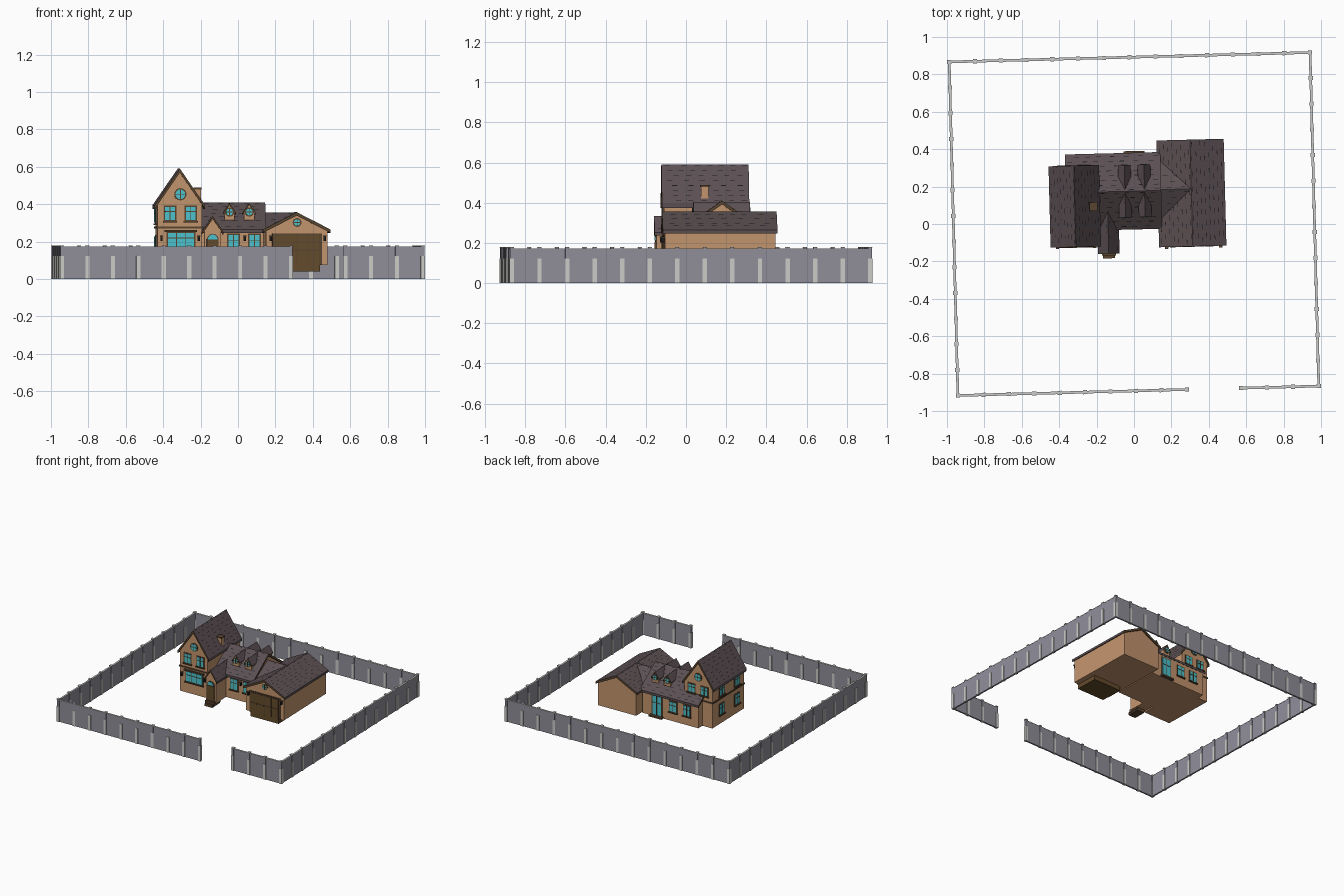
import bpy, bmesh, math, random
from mathutils import Matrix, Vector

if "Cube" in bpy.data.objects:
    bpy.data.objects.remove(bpy.data.objects["Cube"])
random.seed(4)
TURN = Matrix.Rotation(0.026, 4, 'Z')   # whole plot is turned slightly


def material(name, r, g, b):
    m = bpy.data.materials.new(name)
    m.use_nodes = True
    m.diffuse_color = (r, g, b, 1)
    m.node_tree.nodes["Principled BSDF"].inputs["Base Color"].default_value = (r, g, b, 1)
    return m


TAN = material("tan_wall", .55, .30, .155)
ROOF = material("plum_roof", .105, .078, .084)
TRIM = material("brown_trim", .10, .06, .03)
WOOD = material("door_wood", .125, .07, .025)
GLASS = material("cyan_glass", .07, .55, .62)
GREY = material("fence_grey", .28, .27, .32)
PALE = material("pale_stone", .60, .60, .58)
BLACK = material("black_gap", .01, .01, .011)


def finish(name, bm, mats, rule=None):
    bmesh.ops.recalc_face_normals(bm, faces=bm.faces)
    bm.transform(TURN)
    bm.normal_update()
    if rule:
        for f in bm.faces:
            f.material_index = rule(f)
    me = bpy.data.meshes.new(name)
    bm.to_mesh(me)
    bm.free()
    for m in mats:
        me.materials.append(m)
    ob = bpy.data.objects.new(name, me)
    bpy.context.collection.objects.link(ob)
    return ob


def add_box(bm, x0, x1, y0, y1, z0, z1, place=Matrix()):
    size = Matrix.Diagonal((x1 - x0, y1 - y0, z1 - z0, 1))
    mid = Matrix.Translation(((x0 + x1) / 2, (y0 + y1) / 2, (z0 + z1) / 2))
    bmesh.ops.create_cube(bm, size=1, matrix=place @ mid @ size)


def box(name, mat, *dims, place=Matrix()):
    bm = bmesh.new()
    add_box(bm, *dims, place=place)
    return finish(name, bm, [mat])


def prism(name, pts, axis, a, b, mats, rule=None, place=Matrix()):
    """Extrude a (side, height) outline along x or y from a to b."""
    bm = bmesh.new()
    at = (lambda p, d: (d, p[0], p[1])) if axis == 'x' else (lambda p, d: (p[0], d, p[1]))
    ends = [[bm.verts.new(place @ Vector(at(p, d))) for p in pts] for d in (a, b)]
    for ring in ends:
        bm.faces.new(ring)
    for i in range(len(pts)):
        j = (i + 1) % len(pts)
        bm.faces.new((ends[0][i], ends[0][j], ends[1][j], ends[1][i]))
    return finish(name, bm, mats, rule)


def gable_roof(name, axis, c, half, ze, zr, a, b, t=.018, rows=0):
    pts = [(c - half, ze), (c, zr), (c + half, ze),
           (c + half, ze - t), (c, zr - t), (c - half, ze - t)]
    k = 0 if axis == 'x' else 1
    prism(name, pts, axis, a, b, [ROOF, TRIM],
          lambda f: int(abs(f.normal[k]) > .9 or f.normal.z < -.1))
    # broken shingle lines on both slopes
    bm = bmesh.new()
    for side in (-1, 1):
        for r in range(rows):
            s = (r + .6) / rows
            u = a + .01 + random.random() * .06
            while u < b - .03:
                quad = []
                for du, ds in ((0, 0), (.026, 0), (.026, .016), (0, .016)):
                    off, z = c + side * half * (1 - s - ds), ze + (zr - ze) * (s + ds) + .0015
                    quad.append(bm.verts.new((u + du, off, z) if axis == 'x' else (off, u + du, z)))
                bm.faces.new(quad)
                u += .055 + random.random() * .03
    if rows:
        finish(name + "_shingle_gaps", bm, [BLACK])
    else:
        bm.free()


def gable_block(name, axis, c, half, ze, zr, a, b, z0, over=.015, t=.018, rows=0):
    """Walls with a pointed top, plus an overhanging roof."""
    w, top = half - over, ze + (zr - ze) / half * over - t * .6
    pts = [(c - w, z0), (c + w, z0), (c + w, top), (c, zr - t * .6), (c - w, top)]
    prism(name + "_walls", pts, axis, a + over * .7, b - over * .7, [TAN])
    gable_roof(name + "_roof", axis, c, half, ze, zr, a, b, t, rows)


# Facing matrices: local -y points out of the wall
def on_wall(x, y, z, angle=0):
    return Matrix.Translation((x, y, z)) @ Matrix.Rotation(math.radians(angle), 4, 'Z')


def window(name, place, w, h, bars=1, sill=True):
    w, h = w / 2, h / 2
    box(name + "_frame", TRIM, -w - .007, w + .007, -.005, .004, -h - .007, h + .007, place=place)
    box(name + "_pane", GLASS, -w, w, -.007, .003, -h, h, place=place)
    bm = bmesh.new()
    for i in range(bars):
        x = -w + 2 * w * (i + 1) / (bars + 1)
        add_box(bm, x - .002, x + .002, -.009, 0, -h, h, place)
    add_box(bm, -w, w, -.009, 0, h * .3 - .002, h * .3 + .002, place)
    if sill:
        add_box(bm, -w - .012, w + .012, -.013, 0, -h - .013, -h - .005, place)
    finish(name + "_bars", bm, [TRIM])


def round_window(name, place, r):
    for part, mat, rad, out in (("frame", TRIM, r + .007, -.005), ("pane", GLASS, r, -.007)):
        pts = [(rad * math.cos(i * math.pi / 8), rad * math.sin(i * math.pi / 8)) for i in range(16)]
        prism(name + "_" + part, pts, 'y', out, .004, [mat], place=place)
    bm = bmesh.new()
    add_box(bm, -.002, .002, -.009, 0, -r, r, place)
    add_box(bm, -r, r, -.009, 0, -.002, .002, place)
    finish(name + "_bars", bm, [TRIM])


FLOOR = .075
# Main volumes
gable_block("tower", 'y', -.314, .135, .395, .59, -.115, .32, FLOOR, t=.022, rows=8)
gable_block("wing", 'x', .176, .205, .265, .41, -.36, .15, FLOOR, over=.018, rows=8)
gable_block("garage", 'y', .311, .18, .265, .357, -.128, .443, FLOOR, rows=8)
gable_roof("link_roof", 'x', .18, .16, .27, .356, .14, .311, rows=5)
gable_block("porch", 'y', -.139, .058, .252, .335, -.155, .07, FLOOR, t=.015, rows=3)

# Dormers on both slopes
for x in (-.044, .061):
    for side, angle in ((-1, 0), (1, 180)):
        a, b = sorted((.176 + side * .14, .176 + side * .01))
        gable_block("dormer", 'y', x, .034, .355, .404, a, b, .30, over=.007, t=.01)
        round_window("dormer_window", on_wall(x, .176 + side * .135, .358, angle), .018)

# Tower trim and chimney
box("tower_belt", TRIM, -.44, -.188, -.11, .315, .270, .280)
box("chimney", TAN, -.232, -.197, .08, .118, .38, .478)
box("chimney_cap", TRIM, -.236, -.193, .076, .122, .478, .488)

# Tower windows
front, back, side_x = -.104, .309, -.434
window("picture_window", on_wall(-.308, front, .208), .14, .075, bars=2)
box("picture_window_hood", TRIM, -.395, -.222, front - .015, front, .252, .262)
for x in (-.366, -.256):
    window("upper_front_window", on_wall(x, front, .35), .052, .07)
    window("upper_back_window", on_wall(x, back, .355, 180), .052, .06)
round_window("front_gable_window", on_wall(-.311, front, .453), .026)
round_window("back_gable_window", on_wall(-.311, back, .453, 180), .026)
for y in (-.01, .19):
    for z in (.19, .34):
        window("side_window", on_wall(side_x, y, z, -90), .055, .075)

# Wing windows and glazed back door with steps
for x in (-.025, .088):
    window("wing_front_window", on_wall(x, -.011, .195), .055, .08)
for x in (-.13, -.25):
    window("wing_back_window", on_wall(x, .363, .19, 180), .055, .075)
window("garden_door", on_wall(.01, .363, .165, 180), .075, .15, sill=False)
box("garden_step", TRIM, -.045, .065, .36, .39, FLOOR, .088)

# Porch entrance
py = -.145
box("porch_door_frame", TRIM, -.171, -.107, py - .005, py, FLOOR, .215)
box("porch_door", WOOD, -.165, -.113, py - .008, py, FLOOR, .205)
arch = [(-.139 + r * math.cos(i * math.pi / 8), .21 + r * math.sin(i * math.pi / 8))
        for r in (.032,) for i in range(9)]
prism("fanlight_frame", arch, 'y', py - .005, py, [TRIM])
glass = [(-.139 + (x + .139) * .8, .212 + (z - .21) * .8) for x, z in arch]
prism("fanlight", glass, 'y', py - .008, py, [GLASS])
box("porch_step", TRIM, -.175, -.1, -.165, -.08, .062, .088)
box("lower_porch_step", TRIM, -.17, -.105, -.18, -.08, .05, .07)

# Garage doors, base and gable window
gy = -.118
box("garage_door_frame", TRIM, .18, .445, gy - .006, gy, FLOOR, .242)
for i in range(4):
    x = .19 + i * .0615
    box("garage_door_leaf", WOOD, x, x + .058, gy - .01, gy, FLOOR, .234)
    box("garage_door_brace", TRIM, x, x + .058, gy - .012, gy, .15, .157)
box("garage_ramp", WOOD, .19, .435, -.125, .06, .04, FLOOR + .002)
round_window("garage_gable_window", on_wall(.313, gy, .302), .017)

# Wall lanterns
for x, y in ((-.412, front), (-.213, front), (.035, -.011), (.172, gy), (.46, gy)):
    box("lantern", BLACK, x - .006, x + .006, y - .016, y, .203, .228)
    box("lantern_cap", TRIM, x - .009, x + .009, y - .019, y, .228, .233)


# Perimeter fence with pilasters
def fence_run(name, p0, p1, n):
    p0, p1 = Vector(p0), Vector(p1)
    d = p1 - p0
    place = Matrix.Translation((p0.x, p0.y, 0)) @ Matrix.Rotation(math.atan2(d.y, d.x), 4, 'Z')
    L = d.length
    box(name + "_panels", GREY, 0, L, -.006, .006, 0, .170, place=place)
    box(name + "_coping", PALE, 0, L, -.007, .007, .170, .173, place=place)
    lower, upper, caps = bmesh.new(), bmesh.new(), bmesh.new()
    for i in range(n + 1):
        x = L * i / n
        add_box(lower, x - .011, x + .011, -.011, .011, 0, .122, place)
        add_box(upper, x - .009, x + .009, -.009, .009, .122, .176, place)
        add_box(caps, x - .011, x + .011, -.011, .011, .176, .180, place)
    finish(name + "_pilasters", lower, [PALE])
    finish(name + "_posts", upper, [GREY])
    finish(name + "_caps", caps, [PALE])


X, Y = .965, .892
fence_run("back_fence", (-X, Y), (X, Y), 14)
fence_run("right_fence", (-X, -Y), (-X, Y), 13)
fence_run("left_fence", (X, -Y), (X, Y), 13)
fence_run("front_fence_long", (-X, -Y), (.26, -Y), 9)
fence_run("front_fence_short", (.55, -Y), (X, -Y), 3)
